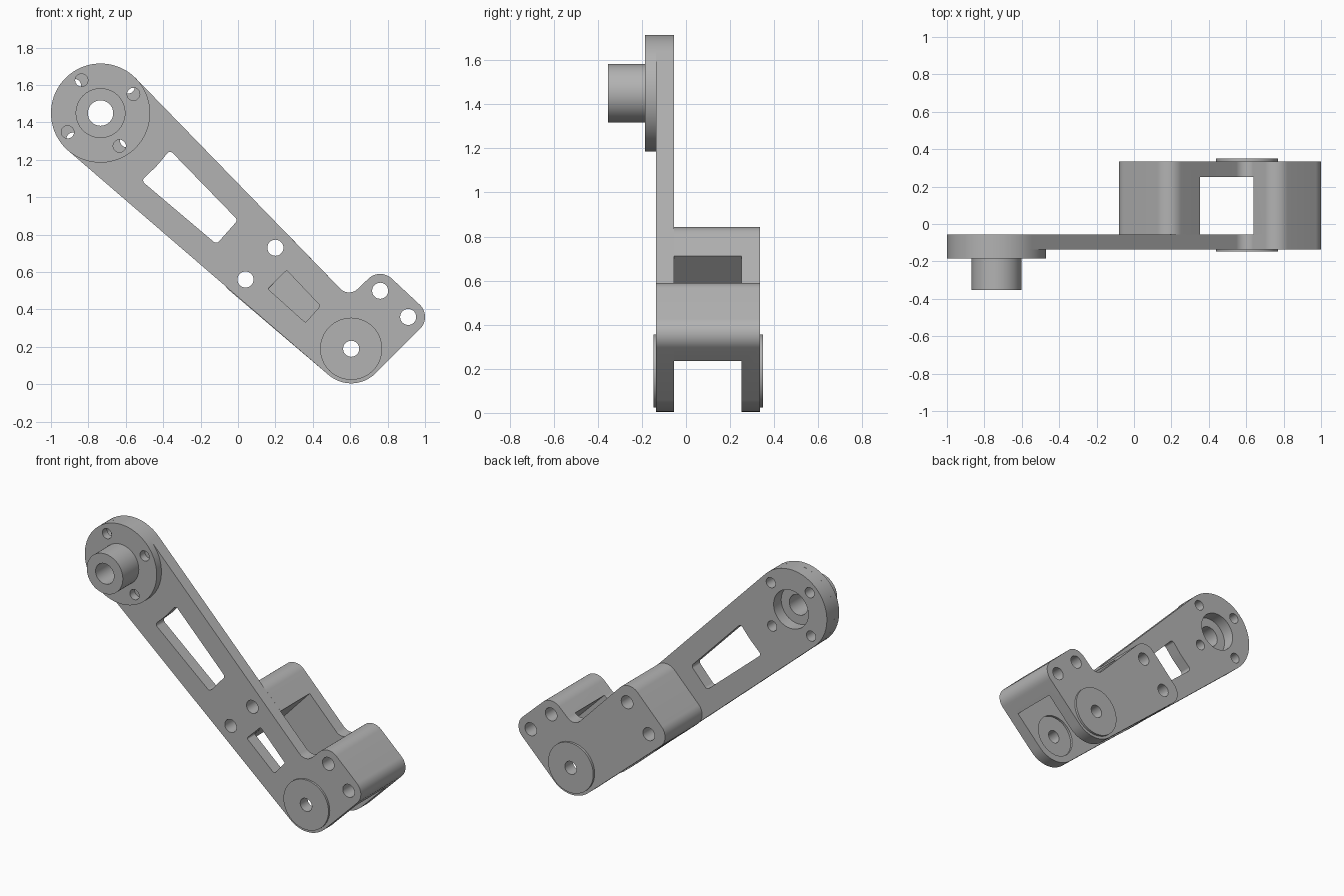
import bpy, bmesh, math
from mathutils import Vector

if "Cube" in bpy.data.objects:
    bpy.data.objects.remove(bpy.data.objects["Cube"], do_unlink=True)

grey = bpy.data.materials.new("machined_grey")
grey.use_nodes = True
COLOUR = (0.45, 0.45, 0.45, 1)
grey.diffuse_color = COLOUR
grey.node_tree.nodes["Principled BSDF"].inputs["Base Color"].default_value = COLOUR


def belt(circles, step=math.radians(6)):
    """Outline round (x, z, radius) circles, anticlockwise; negative radius is a concave fillet."""
    n = len(circles)
    normals = []
    for i in range(n):
        ax, az, ar = circles[i]
        bx, bz, br = circles[(i + 1) % n]
        d = Vector((bx - ax, bz - az))
        s = (ar - br) / d.length
        u = d.normalized()
        right = Vector((u.y, -u.x))
        normals.append(u * s + right * math.sqrt(max(0, 1 - s * s)))
    points = []
    for i, (x, z, r) in enumerate(circles):
        a, b = normals[i - 1], normals[i]
        start = math.atan2(a.y, a.x)
        turn = math.atan2(b.y, b.x) - start
        turn = turn % math.tau if r > 0 else -((-turn) % math.tau)
        count = max(2, math.ceil(abs(turn) / step))
        for k in range(count + 1):
            t = start + turn * k / count
            points.append((x + r * math.cos(t), z + r * math.sin(t)))
    return points


def prism(name, points, y0, y1):
    """Extrude an x-z outline from y0 to y1."""
    bm = bmesh.new()
    face = bm.faces.new([bm.verts.new((x, y0, z)) for x, z in points])
    new = bmesh.ops.extrude_face_region(bm, geom=[face])["geom"]
    bmesh.ops.translate(bm, vec=(0, y1 - y0, 0),
                        verts=[g for g in new if isinstance(g, bmesh.types.BMVert)])
    bmesh.ops.recalc_face_normals(bm, faces=bm.faces)
    mesh = bpy.data.meshes.new(name)
    bm.to_mesh(mesh)
    bm.free()
    mesh.materials.append(grey)
    obj = bpy.data.objects.new(name, mesh)
    bpy.context.collection.objects.link(obj)
    return obj


def cylinder(name, centre, r, y0, y1, sides=64):
    ring = [(centre[0] + r * math.cos(math.tau * k / sides),
             centre[1] + r * math.sin(math.tau * k / sides)) for k in range(sides)]
    return prism(name, ring, y0, y1)


def cut(obj, cutters):
    """Subtract the cutters, bake the result and remove them."""
    for c in cutters:
        c.hide_render = True
        mod = obj.modifiers.new("cut", 'BOOLEAN')
        mod.operation, mod.solver, mod.object = 'DIFFERENCE', 'EXACT', c
    bpy.context.view_layer.update()
    graph = bpy.context.evaluated_depsgraph_get()
    baked = bpy.data.meshes.new_from_object(obj.evaluated_get(graph))
    obj.modifiers.clear()
    obj.data = baked
    for c in cutters:
        bpy.data.objects.remove(c, do_unlink=True)


def bores(centres, r, y0=-1, y1=1):
    return [cylinder("bore_cutter", c, r, y0, y1, 32) for c in centres]


# Main layout
HUB = (-0.735, 1.45)
PIVOT = (0.605, 0.19)
BOLTS = [(0.2, 0.73), (0.04, 0.56), (0.76, 0.5), (0.91, 0.36)]
FRONT, INNER, REAR_INNER, REAR = -0.135, -0.055, 0.252, 0.335
foot = [(*PIVOT, 0.185), (0.91, 0.36, 0.09), (0.76, 0.5, 0.09), (0.594, 0.556, -0.065)]


def bolt_circle(degrees):
    return [(HUB[0] + 0.203 * math.cos(math.radians(degrees + 90 * k)),
             HUB[1] + 0.203 * math.sin(math.radians(degrees + 90 * k))) for k in range(4)]


# Long front arm with its windows, bolt holes and hub counterbore
arm = prism("front_arm", belt(foot + [(*HUB, 0.265)]), FRONT, INNER)
window = belt([(-0.487, 1.09, 0.02), (-0.117, 0.777, 0.02), (-0.028, 0.877, 0.02),
               (-0.363, 1.222, 0.02), (*HUB, -0.412)])
slot = belt([(0.174, 0.511, 0.01), (0.36, 0.344, 0.01), (0.427, 0.419, 0.01), (0.26, 0.595, 0.01)])
cut(arm, [prism("window_cutter", window, -1, 1), prism("slot_cutter", slot, -1, 1)]
    + bores(BOLTS + [PIVOT], 0.043) + bores(bolt_circle(43), 0.034)
    + bores([HUB], 0.128) + bores([PIVOT], 0.14, INNER - 0.015, 0))

# Rear bracket: two spacers and a back plate, hollowed by an open slot
bracket = prism("rear_bracket", belt(foot + [(0.187, 0.753, 0.09), (0.01, 0.572, 0.09)]), INNER, REAR)
gap = [(0.394, 0.756), (-0.3, 0.018), (-0.3, -0.4), (1.1, -0.4), (1.1, 0.05)]
cut(bracket, [prism("gap_cutter", gap, -0.5, REAR_INNER)] + bores(BOLTS + [PIVOT], 0.043)
    + bores([PIVOT], 0.14, 0.2, REAR_INNER + 0.015))

# Hub flange and bored spigot
flange = cylinder("hub_flange", HUB, 0.265, -0.185, FRONT, 96)
cut(flange, bores([HUB], 0.068) + bores(bolt_circle(30), 0.034))
spigot = cylinder("hub_spigot", HUB, 0.133, -0.353, -0.185)
cut(spigot, bores([HUB], 0.068))

# Raised pads round the pivot hole on both outer faces
pads = []
for name, y0, y1 in (("front_pivot_pad", -0.148, FRONT), ("rear_pivot_pad", REAR, 0.35)):
    pad = cylinder(name, PIVOT, 0.166, y0, y1)
    cut(pad, bores([PIVOT], 0.043))
    pads.append(pad)

# Smooth the round walls, keep the machined edges sharp
bpy.ops.object.select_all(action='DESELECT')
for obj in [arm, bracket, flange, spigot] + pads:
    obj.select_set(True)
bpy.context.view_layer.objects.active = arm
bpy.ops.object.shade_smooth_by_angle(angle=math.radians(30))
